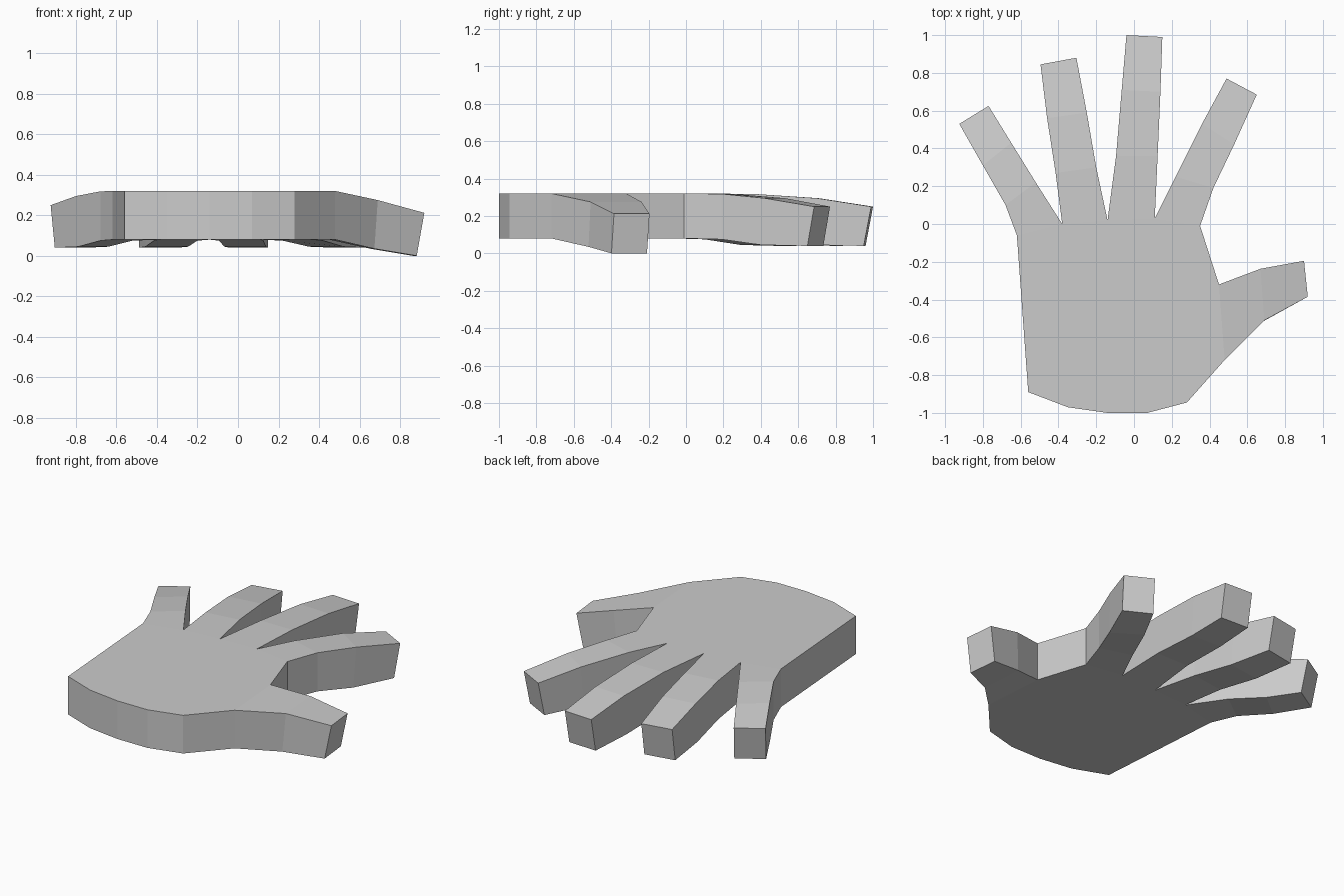
import bpy, bmesh
from mathutils import Vector

if "Cube" in bpy.data.objects:
    bpy.data.objects.remove(bpy.data.objects["Cube"])

TOP, BOTTOM = 0.32, 0.08

# Palm outline, counter-clockwise from the little-finger side of the wrist
palm = [(-0.56, -0.89), (-0.35, -0.97), (-0.14, -1.0), (0.07, -1.0), (0.28, -0.945),
        (0.48, -0.72), (0.45, -0.32), (0.35, -0.01), (0.11, 0.03),
        (-0.14, 0.02), (-0.38, 0.0), (-0.62, -0.06)]

# Digits: palm edge they grow from -> (right xy, left xy) of each cross-section
digits = {
    5: [((0.69, -0.51), (0.67, -0.237)), ((0.92, -0.385), (0.9, -0.195))],                      # thumb
    7: [((0.42, 0.19), (0.22, 0.25)), ((0.53, 0.42), (0.36, 0.53)), ((0.65, 0.685), (0.49, 0.77))],   # index
    8: [((0.125, 0.36), (-0.095, 0.36)), ((0.14, 0.7), (-0.065, 0.71)), ((0.15, 0.99), (-0.04, 1.0))],  # middle
    9: [((-0.2, 0.3), (-0.415, 0.27)), ((-0.25, 0.59), (-0.46, 0.56)), ((-0.305, 0.88), (-0.495, 0.845))],  # ring
    10: [((-0.52, 0.22), (-0.68, 0.1)), ((-0.65, 0.43), (-0.80, 0.31)), ((-0.77, 0.625), (-0.925, 0.53))],  # little
}
# Height of top, height of underside, and how far the underside is pulled back
finger_bend = [(0.318, 0.075, 0.0), (0.295, 0.045, 0.02), (0.25, 0.04, 0.04)]
thumb_bend = [(0.275, 0.035, 0.02), (0.212, 0.0, 0.04)]

bm = bmesh.new()
top = [bm.verts.new((x, y, TOP)) for x, y in palm]
low = [bm.verts.new((x, y, BOTTOM)) for x, y in palm]
bm.faces.new(top)
bm.faces.new(low[::-1])


def grow_digit(ring, sections, bend):
    """Loft a digit outward from a palm edge and cap its tip."""
    for (r, l), (zt, zb, back) in zip(sections, bend):
        r, l = Vector(r), Vector(l)
        middle = (ring[1].co.xy + ring[2].co.xy) / 2
        pull = ((r + l) / 2 - middle).normalized() * back
        new = [bm.verts.new((*p, z)) for p, z in
               ((r - pull, zb), (r, zt), (l, zt), (l - pull, zb))]
        for k in range(4):
            j = (k + 1) % 4
            bm.faces.new((ring[k], ring[j], new[j], new[k]))
        ring = new
    bm.faces.new(ring)


# Plain side walls, or a digit where one grows
for i in range(len(palm)):
    j = (i + 1) % len(palm)
    if i in digits:
        grow_digit([low[i], top[i], top[j], low[j]], digits[i],
                   thumb_bend if i == 5 else finger_bend)
    else:
        bm.faces.new((low[i], low[j], top[j], top[i]))

bmesh.ops.recalc_face_normals(bm, faces=bm.faces)
mesh = bpy.data.meshes.new("hand")
bm.to_mesh(mesh)
bm.free()
bpy.context.collection.objects.link(bpy.data.objects.new("hand", mesh))
